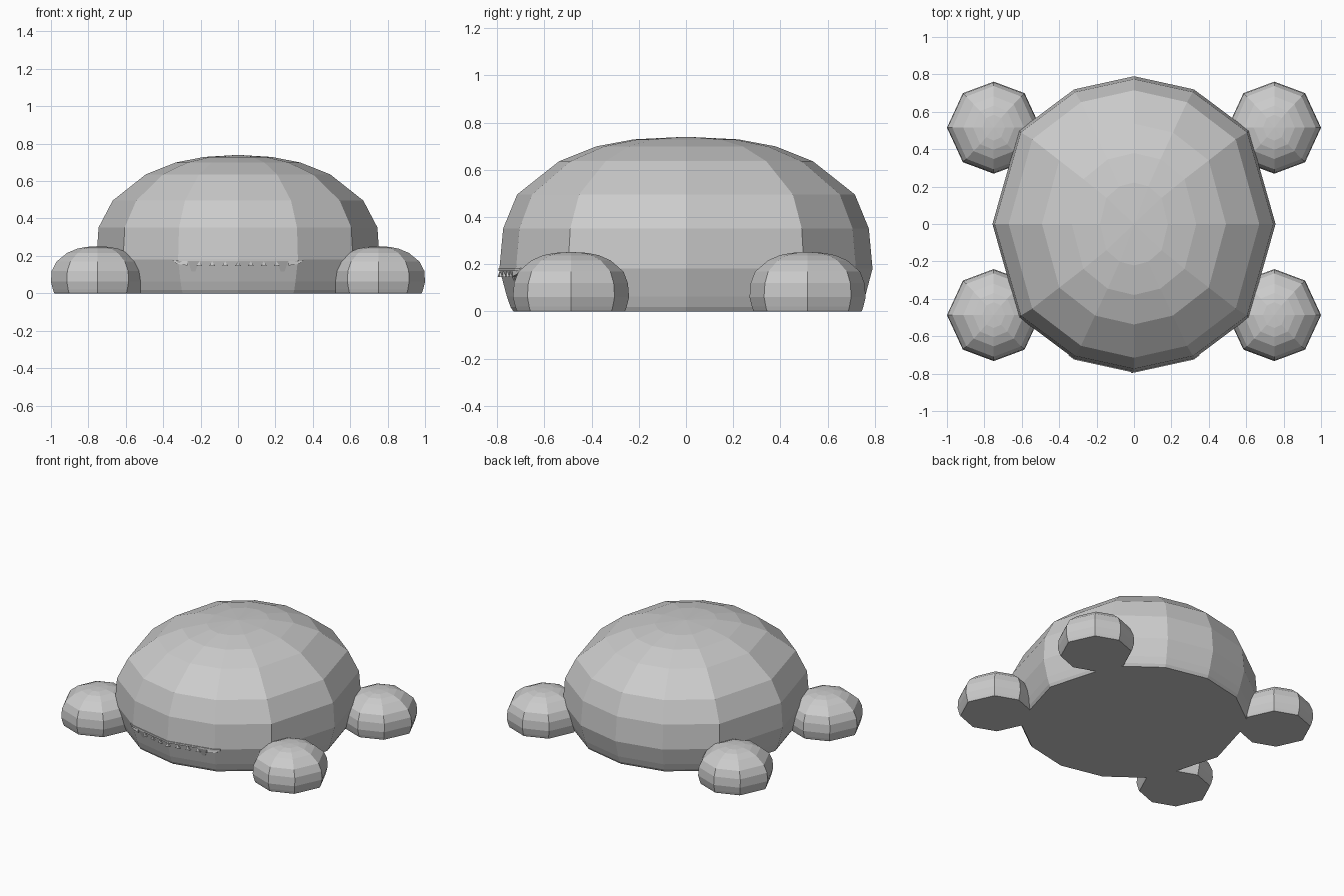
import bpy

if "Cube" in bpy.data.objects:
    bpy.data.objects.remove(bpy.data.objects["Cube"])

# Shared dome profile: (x scale, y scale, height fraction), bottom to top
PROFILE = [(.925, .925, 0), (.94, .94, .025), (.96, .96, .085), (1, 1, .245),
           (.985, .98, .475), (.885, .905, .67), (.65, .68, .86),
           (.44, .48, .945), (.24, .28, .985)]


def add_mesh(name, verts, faces):
    mesh = bpy.data.meshes.new(name)
    mesh.from_pydata(verts, [], faces)
    obj = bpy.data.objects.new(name, mesh)
    bpy.context.collection.objects.link(obj)
    return obj


def full_outline(quarter):
    """Mirror a quarter outline running from +y to +x into a closed loop."""
    right = quarter + [(x, -y) for x, y in reversed(quarter[:-1])]
    return right + [(-x, y) for x, y in reversed(right[1:-1])]


def dome(name, center, size, quarter):
    loop = full_outline(quarter)[::-1]
    n = len(loop)
    (cx, cy), (rx, ry, h) = center, size
    verts = [(cx + x * rx * sx, cy + y * ry * sy, h * z)
             for sx, sy, z in PROFILE for x, y in loop]
    verts.append((cx, cy, h))
    faces = [tuple(reversed(range(n)))]
    for r in range(len(PROFILE) - 1):
        for i in range(n):
            j = (i + 1) % n
            faces.append((r * n + i, r * n + j, (r + 1) * n + j, (r + 1) * n + i))
    last = (len(PROFILE) - 1) * n
    faces += [(last + i, last + (i + 1) % n, len(verts) - 1) for i in range(n)]
    return add_mesh(name, verts, faces)


def front_y(x):
    """Front surface of the body at its widest ring."""
    x = abs(x)
    return -.79 + .07 * x / .32 if x < .32 else -.72 + .22 * (x - .32) / .295


def tooth(name, x, width, z_base, z_tip, depth):
    y = front_y(x)
    w = width / 2
    s = .22 if x > 0 else -.22
    y_tip = y + .035 * (.18 - z_tip) / .1 - .004
    verts = [(x - w, y - .004 - s * w, z_base), (x + w, y - .004 + s * w, z_base),
             (x + w, y + depth, z_base), (x - w, y + depth, z_base), (x, y_tip, z_tip)]
    sides = [(0, 1, 4), (1, 2, 4), (2, 3, 4), (3, 0, 4), (3, 2, 1, 0)]
    if z_tip < z_base:
        sides = [f[::-1] for f in sides]
    return add_mesh(name, verts, sides)


# Body shell
dome("body", (0, 0), (.757, .79, .74),
     [(0, 1), (.423, .911), (.812, .633), (1, 0)])

# Four feet
for side, sx in (("left", -1), ("right", 1)):
    for end, y in (("front", -.487), ("back", .515)):
        dome(f"{end}_{side}_foot", (sx * .75, y), (.25, .246, .252),
             [(0, 1), (.66, .75), (1, 0)])

# Upper lip: thin ledge following the front of the body
xs = [-.35, -.32, 0, .32, .35]
n = len(xs)
verts = [(x, front_y(x) + dy, z) for dy, z in
         ((-.005, .184), (-.005, .172), (.05, .172), (.05, .184)) for x in xs]
faces = [(k * n + i, (k + 1) % 4 * n + i, (k + 1) % 4 * n + i + 1, k * n + i + 1)
         for k in range(4) for i in range(n - 1)]
faces += [(0, 3 * n, 2 * n, n), (n - 1, 2 * n - 1, 3 * n - 1, 4 * n - 1)]
add_mesh("upper_lip", verts, faces)

# Small teeth between two long fangs
for i in range(7):
    tooth(f"small_tooth_{i + 1}", -.207 + i * .069, .032, .146, .17, .03)
for side, sx in (("left", -1), ("right", 1)):
    tooth(f"{side}_fang", sx * .238, .06, .174, .085, .035)
    # Tapered mouth corner
    pts = [(.35, .178), (.33, .158), (.27, .148), (.27, .172)]
    verts = [(sx * x, front_y(x) + dy, z) for dy in (-.003, .03) for x, z in pts]
    faces = [(0, 1, 2, 3), (7, 6, 5, 4)] + [
        (i, i + 4, (i + 1) % 4 + 4, (i + 1) % 4) for i in range(4)]
    if sx > 0:
        faces = [f[::-1] for f in faces]
    add_mesh(f"{side}_mouth_corner", verts, faces)
